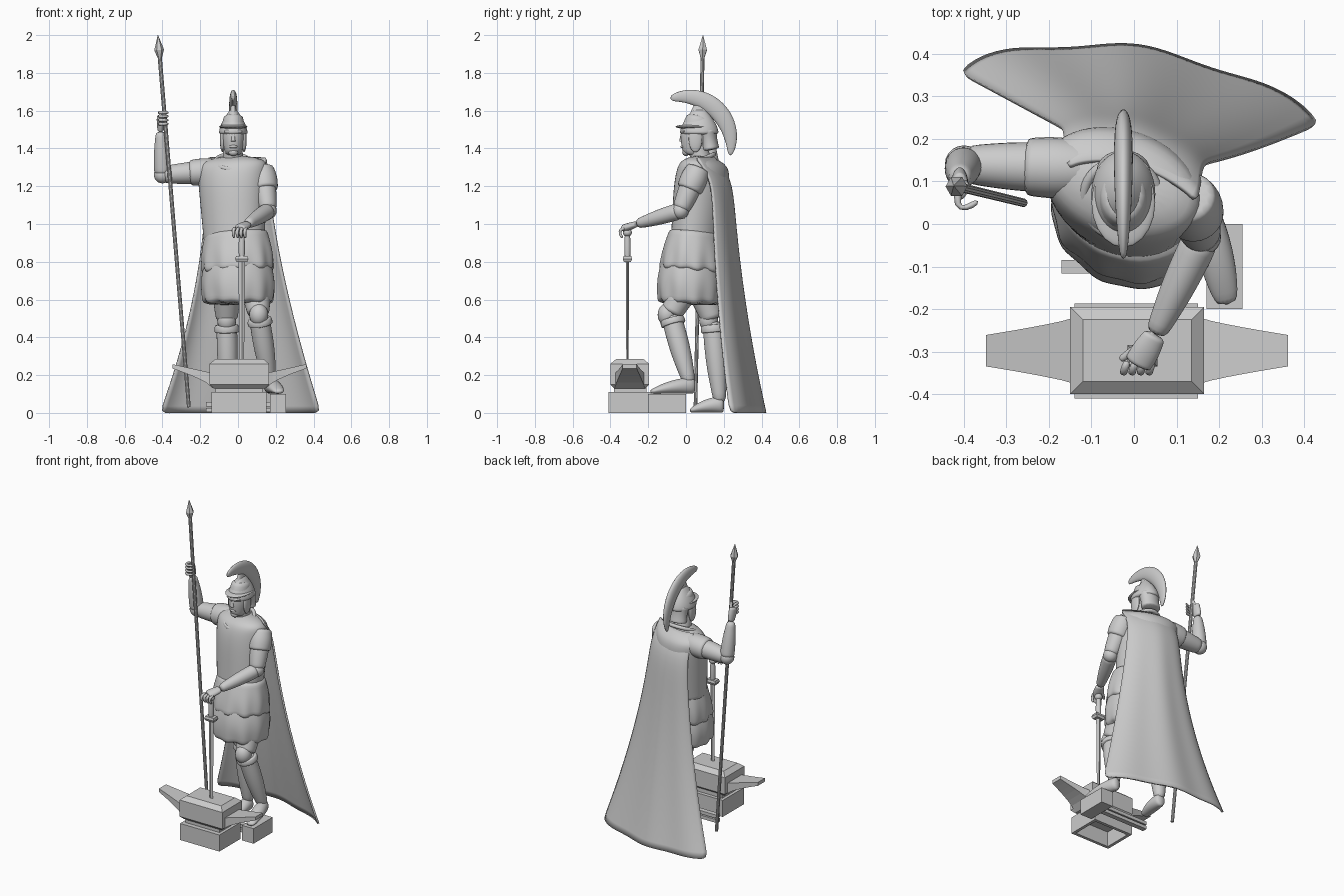
import bpy, bmesh
from math import sin, cos, pi, radians
from mathutils import Vector

cube = bpy.data.objects.get("Cube")
if cube:
    bpy.data.objects.remove(cube, do_unlink=True)

stone = bpy.data.materials.new("stone_grey")
stone.use_nodes = True
grey = (.6, .6, .6, 1)
stone.diffuse_color = grey
stone.node_tree.nodes["Principled BSDF"].inputs["Base Color"].default_value = grey


def at(x=0, y=0, z=0):
    return Vector((x, y, z))


ACROSS, DEEP, UP = at(x=1), at(y=1), at(z=1)
TURNED = at(cos(radians(20)), -sin(radians(20)))  # shoulder line, left side forward


def finish(name, bm, smooth=True, subdivide=0):
    """Turn a bmesh into a named, coloured object."""
    bmesh.ops.recalc_face_normals(bm, faces=bm.faces[:])
    mesh = bpy.data.meshes.new(name)
    bm.to_mesh(mesh)
    bm.free()
    obj = bpy.data.objects.new(name, mesh)
    bpy.context.collection.objects.link(obj)
    mesh.materials.append(stone)
    for face in mesh.polygons:
        face.use_smooth = smooth
    if subdivide:
        modifier = obj.modifiers.new("Subdivision", "SUBSURF")
        modifier.levels = modifier.render_levels = subdivide
    return obj


def skin(name, rings, smooth=False, subdivide=0):
    """Bridge matching rings of points and cap both ends."""
    bm = bmesh.new()
    rings = [[bm.verts.new(point) for point in ring] for ring in rings]
    for low, high in zip(rings, rings[1:]):
        for i in range(len(low)):
            bm.faces.new((low[i - 1], low[i], high[i], high[i - 1]))
    bm.faces.new(rings[0])
    bm.faces.new(rings[-1])
    return finish(name, bm, smooth, subdivide)


def line(start, end, steps=8):
    return [start.lerp(end, k / steps) for k in range(steps + 1)]


def sweep(name, path, radii, side=ACROSS, sides=14, smooth=True, scallop=0):
    """Sweep an ellipse along a path; radii(t) gives its width and depth."""
    rings = []
    last = len(path) - 1
    for k, centre in enumerate(path):
        t = k / last
        tangent = (path[min(k + 1, last)] - path[max(k - 1, 0)]).normalized()
        u = (side - tangent * side.dot(tangent)).normalized()
        v = tangent.cross(u)
        width, depth = radii(t)
        ring = []
        for i in range(sides):
            a = 2 * pi * i / sides
            ripple = scallop * t * (cos(11 * a) + sin(7 * a + 5 * t) / 2)
            ring.append(centre + (u * width * cos(a) + v * depth * sin(a)) * (1 + ripple)
                        - UP * ripple / 6)
        rings.append(ring)
    return skin(name, rings, smooth, int(smooth))


def limb(name, start, end, first, last, swell=0, flat=1, side=ACROSS, **style):
    def radii(t):
        r = first + (last - first) * t + swell * sin(pi * t)
        return r, r * flat
    return sweep(name, line(start, end), radii, side, **style)


def ball(name, centre, size):
    bpy.ops.mesh.primitive_uv_sphere_add(segments=20, ring_count=12, location=centre)
    obj = bpy.context.object
    obj.name = name
    obj.scale = size
    obj.data.materials.append(stone)
    bpy.ops.object.shade_smooth()


def block(name, x, y, levels):
    """Stack rectangles inset by each level's first value at its height."""
    skin(name, [[at(x[0] + i, y[0] + i, z), at(x[1] - i, y[0] + i, z),
                 at(x[1] - i, y[1] - i, z), at(x[0] + i, y[1] - i, z)] for i, z in levels])


# Torso and neck
def torso_radii(t):
    width = (.165 + .035 * t) * (1 - .6 * t ** 30)
    return width, width * (.77 - .3 * t ** 6)


throat = at(-.03, .1, 1.36)
head = at(-.025, .05, 1.45)
sweep("torso", line(at(-.02, .05, .9), throat, 16), torso_radii, TURNED, sides=24)
limb("neck", throat - UP / 10, head, .06, .05)
neckline = [throat + at(.09 * cos(a), .09 * sin(a) - .04, .04 * sin(a) - .03)
            for a in (pi * i / 10 for i in range(21))]
sweep("collar", neckline, lambda t: (.013, .013), UP, sides=8)

# Two scalloped skirt tiers
def skirt_radii(t):
    width = .165 + .03 * sin(2 * t)
    return width, width * (.78 + .1 * t)


sweep("upper_skirt", line(at(-.01, .05, .97), at(y=.03, z=.74)), skirt_radii, TURNED,
      sides=44, scallop=.04)
limb("lower_skirt", at(y=.03, z=.82), at(y=.02, z=.57), .17, .185, .02, .88, TURNED,
     sides=44, scallop=.03)


# Legs: one stepping up, one standing
def leg(name, hip, knee, ankle, toe):
    limb(name + "_thigh", hip, knee, .09, .058)
    limb(name + "_shin", knee, ankle, .054, .032, .012)
    limb(name + "_boot_cuff", knee.lerp(ankle, .05), knee.lerp(ankle, .15), .062, .066, .004)
    ball(name + "_knee", knee - DEEP * .02, (.05, .05, .06))
    heel = at(ankle.x, ankle.y, toe.z) + (ankle - toe) * at(1, 1).length * .1
    heel.z = toe.z

    def rise(t):
        return .01 + .035 * (1 - t * t)

    path = [p + UP * rise(k / 8) for k, p in enumerate(line(heel, toe))]
    sweep(name + "_foot", path, lambda t: (.043 * sin(pi * (.15 + .75 * t)) ** .5, rise(t)))


leg("left", at(.09, 0, .68), at(.11, -.08, .52), at(.17, .02, .15), at(.22, -.19, .1))
leg("right", at(-.06, .07, .7), at(-.06, .14, .49), at(-.05, .18, .05), at(-.06, .02))


# Arms: one resting on the sword, one gripping the spear
def arm(name, shoulder, elbow, wrist, knuckles, spread, reach, curl, side):
    limb(name + "_upper_arm", shoulder, elbow, .058, .045, .008, side=side)
    limb(name + "_sleeve", shoulder.lerp(elbow, -.1), shoulder.lerp(elbow, .5), .06, .068, .01, side=side)
    ball(name + "_elbow", elbow, (.045, .045, .045))
    limb(name + "_forearm", elbow, wrist, .045, .025, .006, side=side)
    limb(name + "_palm", wrist, wrist.lerp(knuckles, 1.2), .026, .034, .004, .6, side)
    for i in range(4):
        base = knuckles + spread * (i - 1.5)
        finger = [base, base + reach, base + reach + curl / 2, base + reach / 2 + curl]
        sweep(f"{name}_finger_{i}", finger, lambda t: (.011 - .003 * t,) * 2, spread, sides=8)
    limb(name + "_thumb", wrist, knuckles - spread * 2.4 + curl / 3, .015, .009, sides=8, side=reach)


arm("left", at(.13, .06, 1.28), at(.16, -.03, 1.07), at(.05, -.26, 1), at(.015, -.32, .98),
    ACROSS * .02, at(-.01, -.03, -.01), at(z=-.05), ACROSS)
arm("right", at(-.12, .13, 1.28), at(-.4, .14, 1.26), at(-.41, .11, 1.49), at(-.41, .09, 1.56),
    UP * -.02, at(-.01, -.05), at(.05, -.01), DEEP)

# Head and face
limb("head", head - at(y=.02, z=.09), head + at(y=.02, z=.13), .038, .05, .02, 1.25)
limb("nose", head - at(y=.07, z=-.03), head - at(y=.075, z=.015), .008, .013, sides=8)
ball("brow", head + at(y=-.06, z=.04), (.05, .02, .012))
ball("lips", head - at(y=.065, z=.04), (.022, .014, .01))
ball("chin", head - at(y=.05, z=.07), (.026, .02, .02))

# Helmet with brim, guards and crest
crown = head + at(y=.02, z=.16)
sweep("helmet_dome", line(crown - UP * .14, crown),
      lambda t: (.078 * cos(1.4 * t), .105 * cos(1.3 * t)), sides=20)
limb("crest_holder", crown - UP * .05, crown + UP * .04, .025, .008, flat=2.5)
ball("helmet_brim", head + at(z=.065), (.075, .105, .014))
limb("neck_guard", head + at(y=.06, z=.05), head + at(y=.08, z=-.06), .072, .066, -.006, .75)
for name, x in (("left", .057), ("right", -.057)):
    ball(name + "_cheek_guard", head + at(x=x), (.014, .036, .07))
arc = [at(head.x, .25 * sin(a) - .01, 1.42 + .256 * cos(a)) for a in (.15 * i - .3 for i in range(15))]


def crest_radii(t):
    plume = sin(pi * (.04 + .94 * t)) ** .6
    return .023 * plume, .05 * plume


sweep("crest", arc, crest_radii)

# Cape, flaring and bulging towards the floor
bm = bmesh.new()
ROWS, STEPS = 18, 20
grid = []
for row in range(ROWS + 1):
    drop = row / ROWS
    left = at(-.16 - .25 * drop ** 2, .22 + .135 * drop ** 2)
    right = at(.15 + .285 * drop ** 1.5, .14 + .095 * drop ** 2)
    verts = []
    for i in range(STEPS + 1):
        t = i / STEPS
        bulge = (.05 + .065 * drop) * max(sin(pi * t), 0) ** .7
        fold = .008 * drop * sin(5 * pi * t)
        point = left.lerp(right, t) + DEEP * (bulge + fold - .09 * (1 - drop) ** 20)
        verts.append(bm.verts.new(point + UP * 1.35 * (1 - drop)))
    grid.append(verts)
for top, low in zip(grid, grid[1:]):
    for i in range(STEPS):
        bm.faces.new((top[i], low[i], low[i + 1], top[i + 1]))
cape = finish("cape", bm, subdivide=1)
thickness = cape.modifiers.new("Thickness", "SOLIDIFY")
thickness.thickness = .012
thickness.offset = 0

# Spear
butt, tip = at(-.26, .05, .03), at(-.424, .09, 2)
neck, barb = butt.lerp(tip, .94), butt.lerp(tip, .96)
limb("spear_shaft", butt, neck, .01, .011, sides=10, smooth=False)
limb("spear_socket", neck, barb, .012, .026, sides=6, smooth=False)
limb("spear_point", barb, tip, .026, .001, sides=6, smooth=False)

# Sword standing on the anvil
stand = at(.02, -.31, .28)
guard = stand + UP * .52
limb("sword_blade", stand, guard, .012, .018, flat=.5, sides=4, smooth=False)
block("sword_guard", (-.015, .055), (-.335, -.285), [(.006, .8), (0, .815), (.004, .83)])
limb("sword_grip", guard, guard + UP * .15, .014, .014, .004, sides=10)
ball("sword_pommel", guard + UP * .155, (.024, .024, .022))

# Anvil with two tapering horns
block("anvil_body", (-.15, .165), (-.4, -.195), [(.02, .13), (0, .15), (0, .26), (.03, .285)])
for name, side in (("left", 1), ("right", -1)):
    rings = []
    for k in range(7):
        t = k / 6
        x = .007 + side * (.14 + .215 * t)
        half = .08 - .043 * t ** .8
        top, bottom = .21 + .048 * t, .13 + .105 * t ** .7
        rings.append([at(x, -.298 + y, z) for y, z in
                      ((-half, bottom), (half, bottom), (half, top), (-half, top))])
    skin(name + "_horn", rings)
block("anvil_neck", (-.12, .13), (-.38, -.21), [(0, .1), (0, .14)])

# Hollow base, foot block and cross bars
block("anvil_base", (-.14, .15), (-.41, -.187), [(.02, .1), (.02, 0), (0, 0), (0, .11)])
block("foot_block", (.17, .255), (-.2, 0), [(0, 0), (0, .1)])
for name, z in (("lower", .005), ("upper", .035)):
    block(name + "_cross_bar", (-.17, .18), (-.117, -.085), [(0, z), (0, z + .022)])
